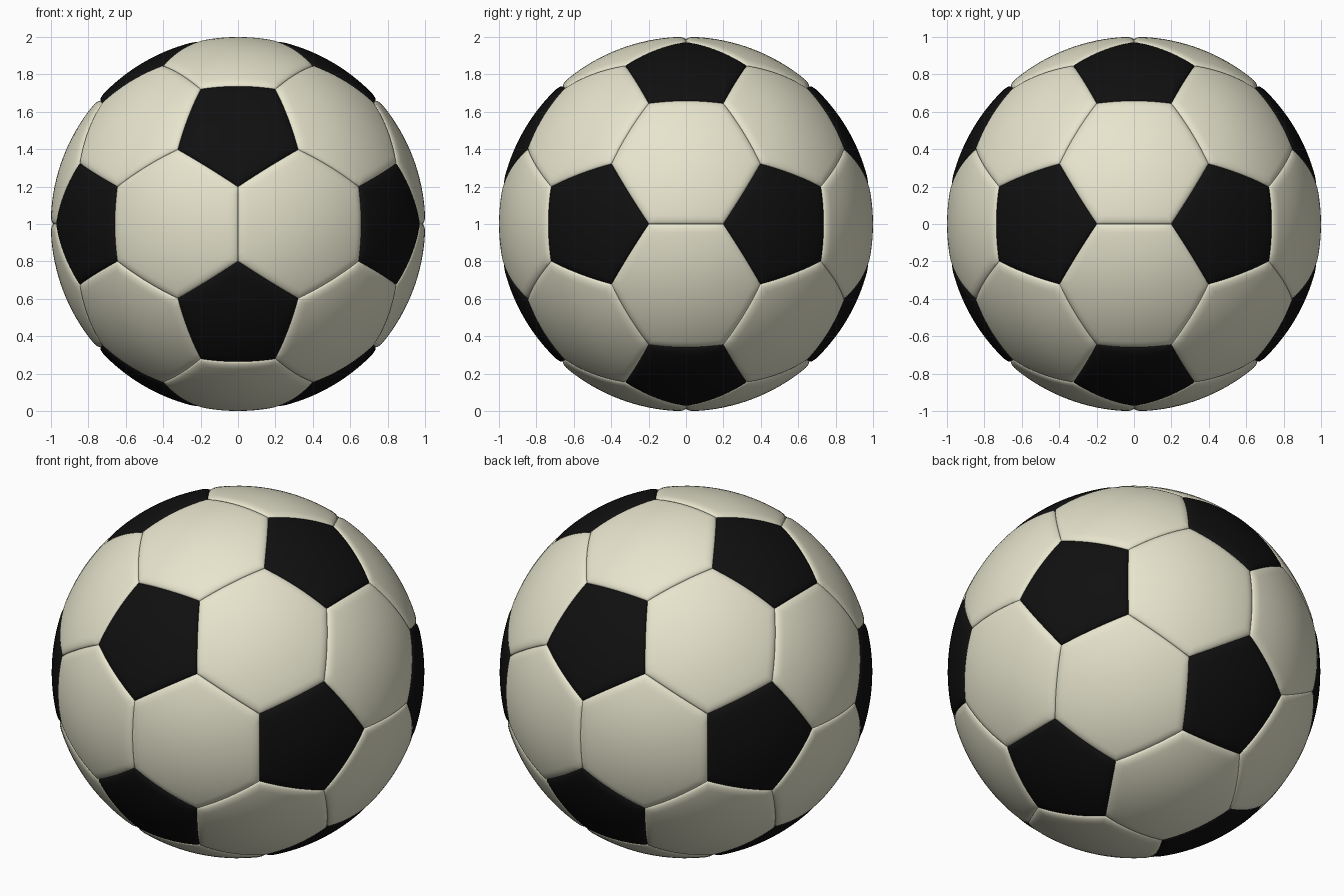
import bpy, bmesh, math
from itertools import combinations, permutations
from mathutils import Vector

if "Cube" in bpy.data.objects:
    bpy.data.objects.remove(bpy.data.objects["Cube"])

RADIUS = 1.001      # panel surface
SEAM_DEPTH = 0.016  # how far the panels dip at the seams
SEAM_WIDTH = 0.05   # width of the rounded panel lip
SEGS = 10           # segments along each panel side
INNER_RINGS, LIP_RINGS = 8, 6


def material(name, rgb):
    m = bpy.data.materials.new(name)
    m.diffuse_color = (*rgb, 1)
    m.use_nodes = True
    m.node_tree.nodes["Principled BSDF"].inputs["Base Color"].default_value = m.diffuse_color
    return m


def add_panel(bm, corners):
    """Puffed spherical panel built from concentric polygon rings."""
    c = sum(corners, Vector()) / len(corners)
    n = c.normalized()
    u = (corners[0] - c).normalized()
    w = n.cross(u)
    corners = sorted(corners, key=lambda p: math.atan2((p - c).dot(w), (p - c).dot(u)))
    count = len(corners)
    apothem = ((corners[0] + corners[1]) / 2 - c).length
    rim = []
    for i in range(count):
        a, b = corners[i], corners[(i + 1) % count]
        rim += [a.lerp(b, s / SEGS) for s in range(SEGS)]

    # ring positions: even inside, denser over the rounded lip
    lip = 1 - SEAM_WIDTH / apothem
    ts = [lip * k / INNER_RINGS for k in range(1, INNER_RINGS + 1)]
    ts += [lip + (1 - lip) * math.sin(math.pi / 2 * k / LIP_RINGS)
           for k in range(1, LIP_RINGS + 1)]
    centre = bm.verts.new(n * RADIUS)
    rings = []
    for t in ts:
        x = max(0.0, (t - lip) / (1 - lip))
        r = RADIUS - SEAM_DEPTH * (1 - math.sqrt(max(0.0, 1 - x * x)))
        rings.append([bm.verts.new(c.lerp(p, t).normalized() * r) for p in rim])
    m = len(rim)
    for i in range(m):
        j = (i + 1) % m
        bm.faces.new((centre, rings[0][i], rings[0][j]))
        for lo, hi in zip(rings, rings[1:]):
            bm.faces.new((lo[i], hi[i], hi[j], lo[j]))


def make_object(name, panels, mat):
    bm = bmesh.new()
    for corners in panels:
        add_panel(bm, corners)
    for f in bm.faces:
        f.smooth = True
    mesh = bpy.data.meshes.new(name)
    bm.to_mesh(mesh)
    bm.free()
    mesh.materials.append(mat)
    obj = bpy.data.objects.new(name, mesh)
    obj.location.z = 1
    bpy.context.collection.objects.link(obj)


# icosahedron points that set the panel layout
phi = (1 + math.sqrt(5)) / 2
points = []
for a in (-1, 1):
    for b in (-phi, phi):
        points += [Vector((0, b, a)), Vector((a, 0, b)), Vector((b, a, 0))]
near = lambda i, j: i != j and (points[i] - points[j]).length < 2.1
corner = lambda i, j: points[i].lerp(points[j], 1 / 3).normalized()

# five-sided panels at the points, six-sided panels at the triangles
pentagons = [[corner(i, j) for j in range(12) if near(i, j)] for i in range(12)]
hexagons = [[corner(i, j) for i, j in permutations(tri, 2)]
            for tri in combinations(range(12), 3)
            if all(near(i, j) for i, j in combinations(tri, 2))]

make_object("black_panels", pentagons, material("black", (0.005, 0.005, 0.005)))
make_object("white_panels", hexagons, material("warm white", (0.8, 0.78, 0.61)))
